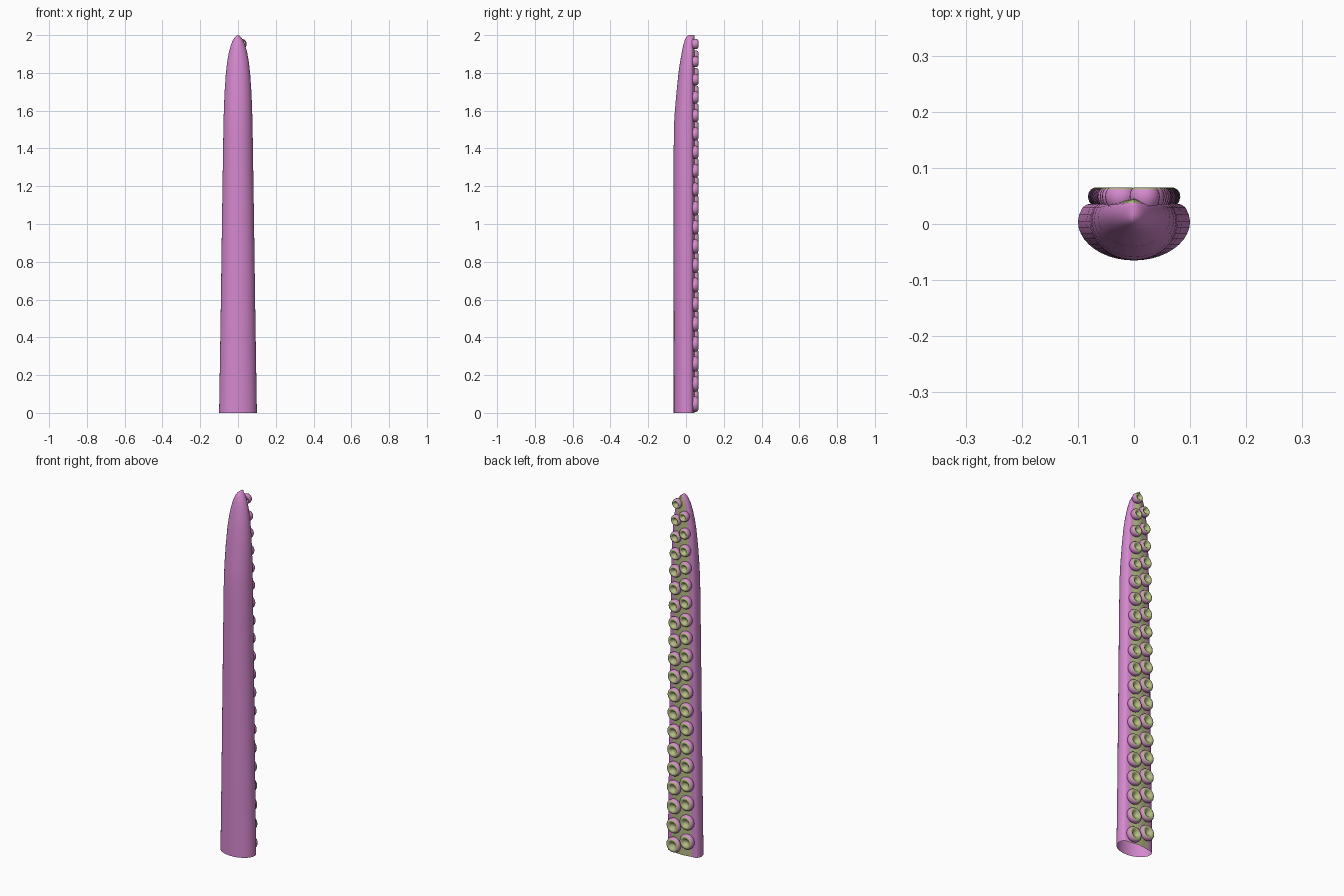
import bpy, bmesh, math

if "Cube" in bpy.data.objects:
    bpy.data.objects.remove(bpy.data.objects["Cube"])


def material(name, rgb):
    m = bpy.data.materials.new(name)
    m.diffuse_color = (*rgb, 1)
    m.use_nodes = True
    m.node_tree.nodes["Principled BSDF"].inputs["Base Color"].default_value = m.diffuse_color
    return m


PINK = material("orchid pink", (0.67, 0.25, 0.62))
GREEN = material("pale olive", (0.47, 0.50, 0.24))


def finish(bm, name, angle):
    bmesh.ops.remove_doubles(bm, verts=bm.verts, dist=0.0002)
    bmesh.ops.recalc_face_normals(bm, faces=bm.faces)
    me = bpy.data.meshes.new(name)
    bm.to_mesh(me)
    bm.free()
    ob = bpy.data.objects.new(name, me)
    bpy.context.collection.objects.link(ob)
    me.materials.append(PINK)
    me.materials.append(GREEN)
    bpy.ops.object.select_all(action='DESELECT')
    ob.select_set(True)
    bpy.context.view_layer.objects.active = ob
    bpy.ops.object.shade_smooth_by_angle(angle=math.radians(angle))
    return ob


# Tentacle body: stations of height, half width, front edge y
STATIONS = [(0, .1, -.065), (.5, .092, -.065), (1, .085, -.065), (1.4, .079, -.065),
            (1.52, .077, -.064), (1.6, .075, -.059), (1.7, .071, -.05), (1.8, .064, -.04),
            (1.86, .057, -.031), (1.91, .048, -.022), (1.95, .037, -.014), (1.975, .026, -.006),
            (1.99, .016, .001), (1.998, .007, .008), (2, 0, .016)]
BACK = 0.035


def section(w, yf):
    ym = BACK - 0.3 * (BACK - yf)
    n = 10
    # half outline on +x: from front middle round to back middle
    half = [(w * math.sin(math.pi / 2 * i / n),
             ym - (ym - yf) * math.cos(math.pi / 2 * i / n)) for i in range(n + 1)]
    d = BACK - ym
    half += [(.975 * w, ym + .4 * d), (.92 * w, ym + .8 * d), (.84 * w, BACK),
             (.6 * w, BACK + .002), (.3 * w, BACK + .007), (0, BACK + .011)]
    return half + [(-x, y) for x, y in half[-2:0:-1]], len(half)


bm = bmesh.new()
rings = []
for z, w, yf in STATIONS:
    pts, n_half = section(w, yf)
    rings.append([bm.verts.new((x, y, z)) for x, y in pts])
for a, b in zip(rings, rings[1:]):
    count = len(a)
    for i in range(count):
        j = (i + 1) % count
        f = bm.faces.new((a[i], a[j], b[j], b[i]))
        # green strip: two segments either side of the back middle
        f.material_index = 1 if n_half - 3 <= i < n_half + 1 else 0
finish(bm, "tentacle_body", 50)

# Sucker profile: radius factor, height factor; green from index 4 on
PROFILE = [(.8, 0), (.94, .22), (1, .48), (.97, .72), (.87, .9), (.72, 1),
           (.56, .97), (.42, .8), (.28, .6), (.0, .52)]
SEG = 24


def add_sucker(bm, x, z, r):
    y0, h = 0.032, 0.033
    loops = []
    for rf, hf in PROFILE:
        loops.append([bm.verts.new((x + r * rf * math.cos(2 * math.pi * k / SEG), y0 + h * hf,
                                    z + r * rf * math.sin(2 * math.pi * k / SEG)))
                      for k in range(SEG)])
    for n, (a, b) in enumerate(zip(loops, loops[1:])):
        for k in range(SEG):
            j = (k + 1) % SEG
            f = bm.faces.new((a[k], b[k], b[j], a[j]))
            f.material_index = 1 if n >= 4 else 0


def lerp(pts, z):
    for (z0, a), (z1, b) in zip(pts, pts[1:]):
        if z <= z1:
            return a + (b - a) * (z - z0) / (z1 - z0)
    return pts[-1][1]


# Two staggered columns of suckers, shrinking towards the tip
for side, name, count, start in ((1, "suckers_right", 20, .046), (-1, "suckers_left", 19, .084)):
    bm = bmesh.new()
    z = start
    for i in range(count):
        r = lerp([(0, .042), (1, .038), (1.6, .034), (2, .026)], z)
        x = lerp([(0, .041), (1, .036), (1.6, .031), (1.85, .026), (2, .016)], z)
        add_sucker(bm, side * x, z, r)
        z += .107 - .014 * i / (count - 1)
    finish(bm, name, 60)
